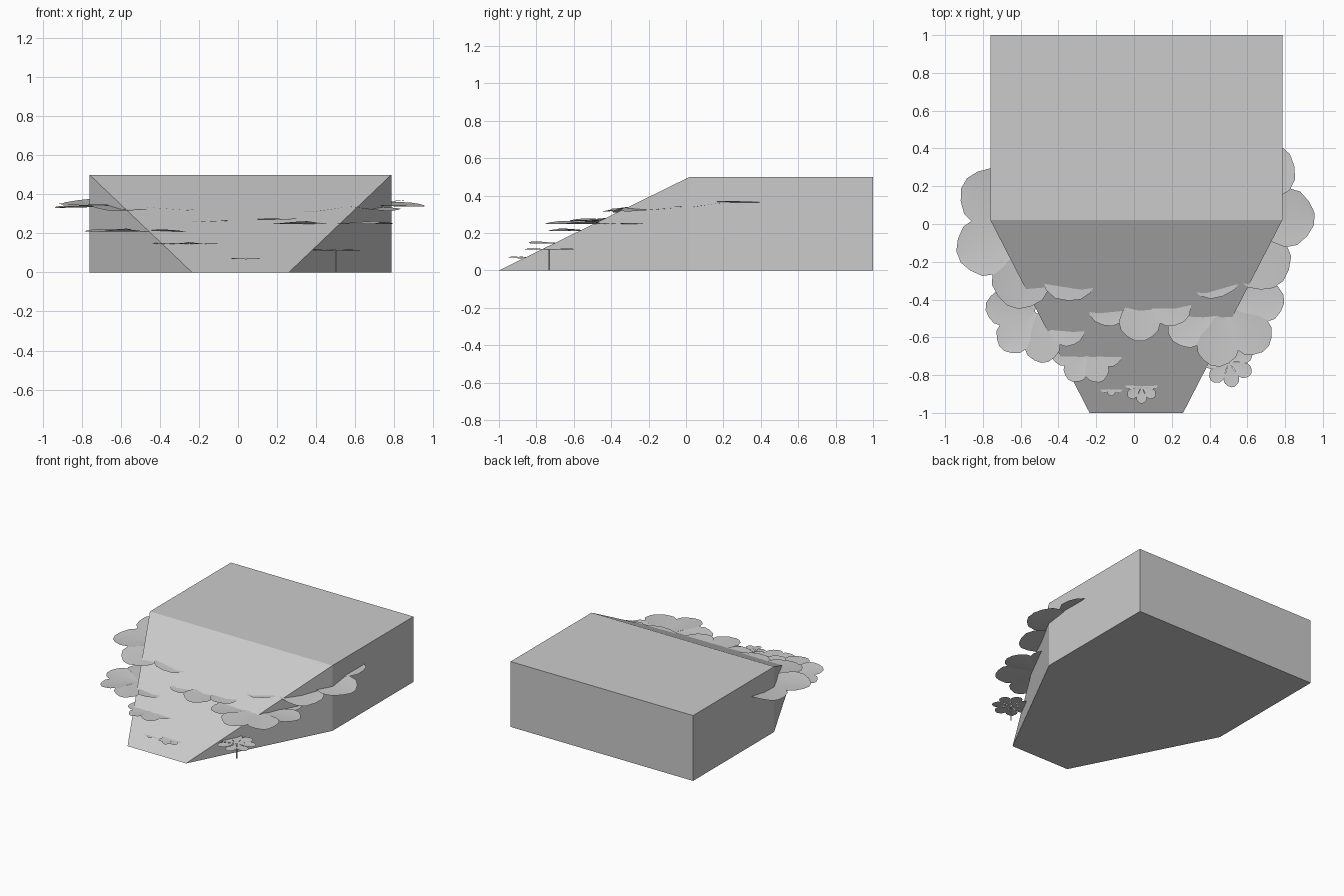
import bpy
import bmesh
import math

cube = bpy.data.objects.get("Cube")
if cube:
    bpy.data.objects.remove(cube, do_unlink=True)

grey = bpy.data.materials.new("plain grey")
grey.use_nodes = True
colour = (0.6, 0.6, 0.6, 1)
grey.diffuse_color = colour
grey.node_tree.nodes["Principled BSDF"].inputs["Base Color"].default_value = colour


def finish(bm, name):
    mesh = bpy.data.meshes.new(name)
    bm.to_mesh(mesh)
    bm.free()
    mesh.materials.append(grey)
    obj = bpy.data.objects.new(name, mesh)
    bpy.context.collection.objects.link(obj)
    return obj


def make_body():
    # Box with a tapering ramp at the front
    bm = bmesh.new()
    outline = [(-0.235, -1), (0.26, -1), (0.785, 0.02), (0.785, 1), (-0.76, 1), (-0.76, 0.02)]
    low = [bm.verts.new((x, y, 0)) for x, y in outline]
    high = [bm.verts.new((x, y, 0.5)) for x, y in outline[2:]]
    fr, br, bl, fl = high
    bm.faces.new(low[::-1])
    bm.faces.new(high)
    bm.faces.new((low[0], low[1], fr, fl))
    bm.faces.new((low[1], low[2], fr))
    bm.faces.new((low[5], low[0], fl))
    bm.faces.new((low[2], low[3], br, fr))
    bm.faces.new((low[3], low[4], bl, br))
    bm.faces.new((low[4], low[5], fl, bl))
    bmesh.ops.recalc_face_normals(bm, faces=bm.faces)
    finish(bm, "ramp_body")


# Petal half widths along its length, both as fractions of the radius
PETAL = [(0.05, 0.03), (0.35, 0.17), (0.52, 0.29), (0.68, 0.345),
         (0.82, 0.31), (0.93, 0.2), (1.0, 0.07)]


def make_flower(name, x, y, z, radius, turn, tilt_x=0.0, tilt_y=0.0, width=1.0):
    bm = bmesh.new()
    for i in range(7):
        a = math.radians(turn) + i * math.tau / 7
        roll = 0.07 * math.sin(i * 2.3 + turn)
        rows = []
        for along, half in PETAL:
            row = []
            for side in (-1, 0, 1):
                u, v = along * radius, side * half * radius * width
                px = u * math.cos(a) - v * math.sin(a)
                py = u * math.sin(a) + v * math.cos(a)
                pz = roll * v + 0.08 * abs(v) + tilt_x * px + tilt_y * py
                row.append(bm.verts.new((x + px, y + py, z + pz)))
            rows.append(row)
        for r, s in zip(rows, rows[1:]):
            for k in (0, 1):
                bm.faces.new((r[k], s[k], s[k + 1], r[k + 1]))
    for f in bm.faces:
        f.smooth = True
    finish(bm, name + "_petals")

    # Thin stem down to the ground
    bm = bmesh.new()
    bmesh.ops.create_cone(bm, cap_ends=True, segments=6, radius1=0.004, radius2=0.004, depth=z)
    bmesh.ops.translate(bm, verts=bm.verts, vec=(x, y, z / 2))
    finish(bm, name + "_stem")


make_body()
make_flower("upper_right_flower", -0.51, -0.01, 0.34, 0.45, 150, tilt_y=0.06)
make_flower("upper_left_flower", 0.5, 0.05, 0.34, 0.455, -3, tilt_y=0.07)
make_flower("middle_right_flower", -0.51, -0.46, 0.21, 0.275, 175)
make_flower("middle_left_flower", 0.47, -0.43, 0.248, 0.325, 6)
make_flower("middle_flower", 0.03, -0.3, 0.265, 0.32, -90, tilt_x=0.03)
make_flower("lower_right_flower", -0.25, -0.66, 0.145, 0.19, -117)
make_flower("lower_left_flower", 0.5, -0.73, 0.112, 0.135, -80, width=0.9)
make_flower("small_flower", 0.04, -0.86, 0.07, 0.09, -90, width=0.9)
make_flower("tiny_flower", -0.12, -0.84, 0.06, 0.07, -90, width=0.9)
